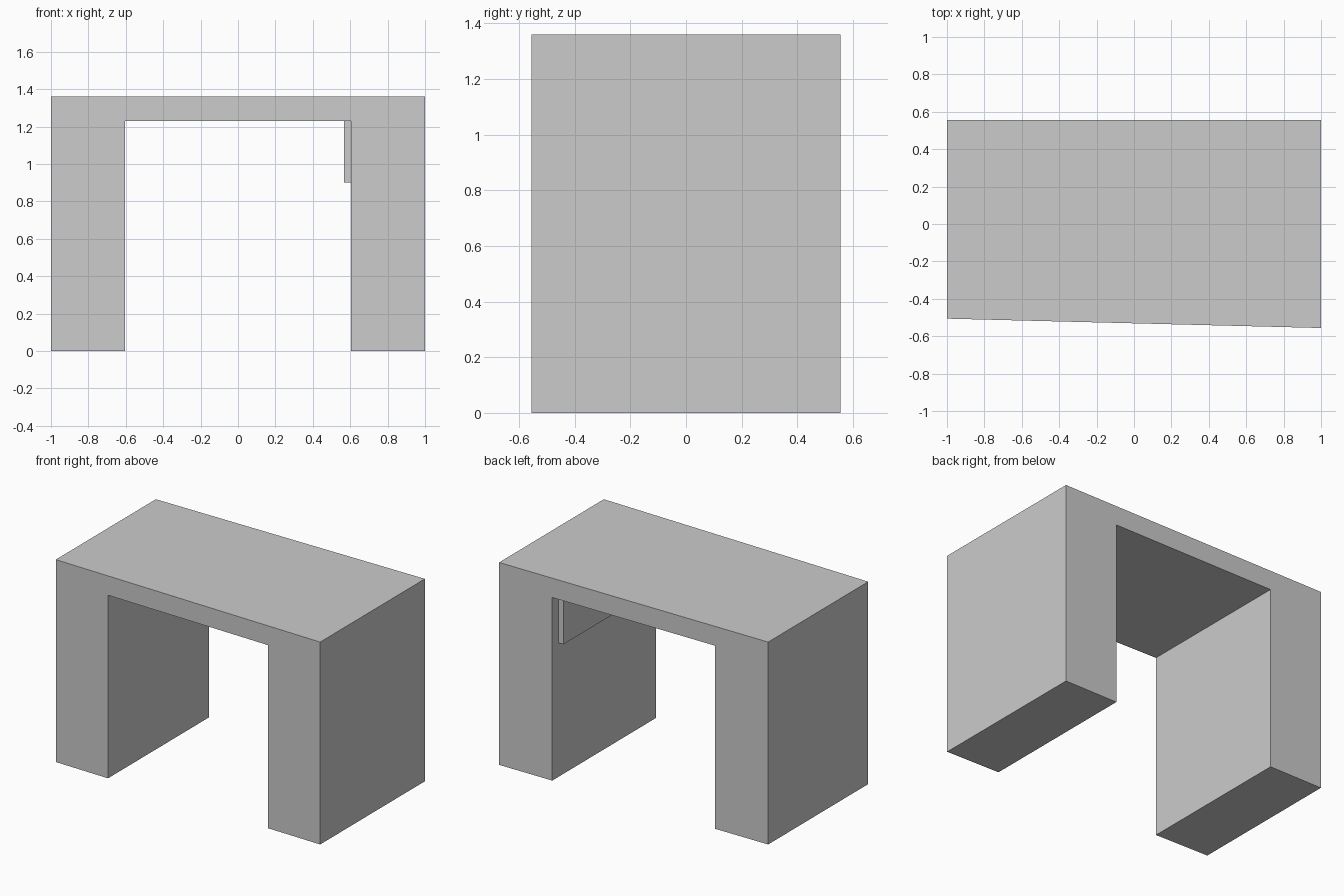
import bpy, bmesh

if "Cube" in bpy.data.objects:
    bpy.data.objects.remove(bpy.data.objects["Cube"])

W, LEG, H, UNDER, D = 1.0, 0.605, 1.36, 1.23, 0.556


def extrude_profile(name, profile, y_front, y_back):
    """Extrude an (x, z) outline from front to back; y_front is a function of x."""
    bm = bmesh.new()
    face = bm.faces.new([bm.verts.new((x, y_front(x), z)) for x, z in profile])
    ext = bmesh.ops.extrude_face_region(bm, geom=[face])
    for v in ext["geom"]:
        if isinstance(v, bmesh.types.BMVert):
            v.co.y = y_back
    bmesh.ops.recalc_face_normals(bm, faces=bm.faces)
    mesh = bpy.data.meshes.new(name)
    bm.to_mesh(mesh)
    bm.free()
    obj = bpy.data.objects.new(name, mesh)
    bpy.context.collection.objects.link(obj)
    return obj


# Desk body: one arch outline, with the front edge slightly skewed in plan
arch = [(-W, 0), (-LEG, 0), (-LEG, UNDER), (LEG, UNDER),
        (LEG, 0), (W, 0), (W, H), (-W, H)]
extrude_profile("desk_body", arch, lambda x: -0.531 - 0.025 * x, D)

# Thin panel under the top, on the inner side of the right leg
panel = [(0.568, 0.90), (LEG, 0.90), (LEG, UNDER), (0.568, UNDER)]
extrude_profile("inner_side_panel", panel, lambda x: -0.49, 0.49)
